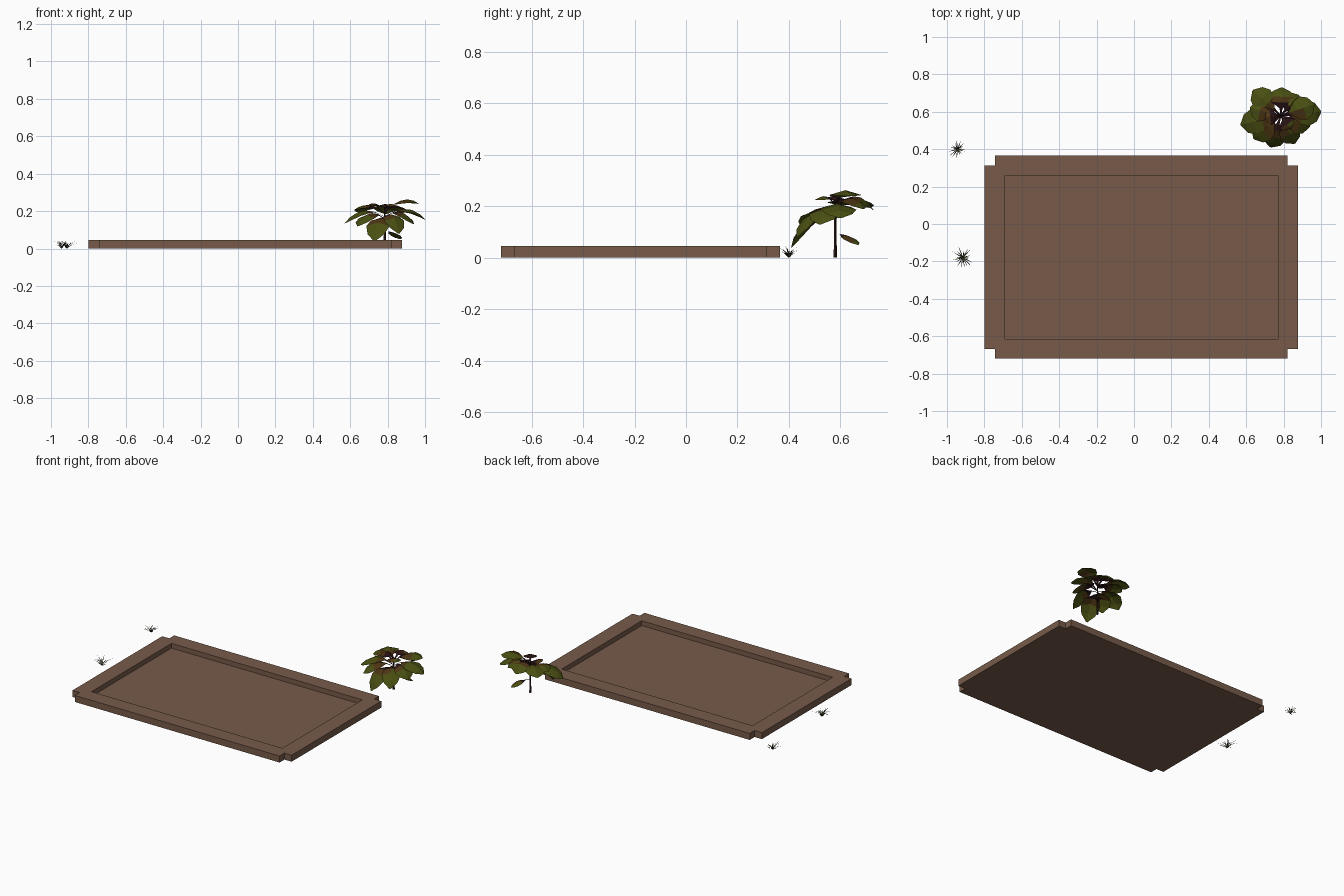
import bpy, bmesh, math, random
from mathutils import Vector

if "Cube" in bpy.data.objects:
    bpy.data.objects.remove(bpy.data.objects["Cube"])

random.seed(4)


def material(name, rgb):
    m = bpy.data.materials.new(name)
    m.diffuse_color = (*rgb, 1)
    m.use_nodes = True
    m.node_tree.nodes["Principled BSDF"].inputs["Base Color"].default_value = m.diffuse_color
    return m


WOOD = material("brown earth", (0.185, 0.105, 0.068))
GREEN = material("olive leaf", (0.068, 0.078, 0.006))
RUST = material("rust leaf", (0.075, 0.036, 0.007))
DARK = material("dark red leaf", (0.022, 0.006, 0.007))
STEM = material("dark stem", (0.025, 0.010, 0.008))
GRASS = material("dark grass", (0.030, 0.036, 0.012))


def finish(bm, name, mats):
    mesh = bpy.data.meshes.new(name)
    bm.to_mesh(mesh)
    bm.free()
    for m in mats:
        mesh.materials.append(m)
    ob = bpy.data.objects.new(name, mesh)
    bpy.context.collection.objects.link(ob)
    return ob


# Garden bed: notched outline, raised rim and sunken floor in one solid
CX, CY, TOP, FLOOR = 0.039, -0.177, 0.045, 0.012
outer = []
for sx, sy in ((1, 1), (-1, 1), (-1, -1), (1, -1)):
    corner = [(0.838, 0.490), (0.783, 0.490), (0.783, 0.543)]
    if sx * sy < 0:
        corner.reverse()
    outer += [(CX + sx * x, CY + sy * y) for x, y in corner]
inner = [(CX + sx * 0.73, CY + sy * 0.437)
         for sx, sy in ((1, 1), (-1, 1), (-1, -1), (1, -1))]
bm = bmesh.new()
bot = [bm.verts.new((x, y, 0)) for x, y in outer]
top = [bm.verts.new((x, y, TOP)) for x, y in outer]
rim = [bm.verts.new((x, y, TOP)) for x, y in inner]
low = [bm.verts.new((x, y, FLOOR)) for x, y in inner]
bm.faces.new(bot[::-1])
bm.faces.new(low)
for i in range(12):
    j = (i + 1) % 12
    bm.faces.new((bot[i], bot[j], top[j], top[i]))
for i in range(4):
    j = (i + 1) % 4
    bm.faces.new((rim[j], rim[i], low[i], low[j]))
    # rim pieces: notched corner, then the straight rail to the next corner
    a = 3 * i
    bm.faces.new((rim[i], top[a], top[a + 1]))
    bm.faces.new((rim[i], top[a + 1], top[a + 2]))
    bm.faces.new((rim[i], top[a + 2], top[(a + 3) % 12], rim[j]))
bmesh.ops.recalc_face_normals(bm, faces=bm.faces)
finish(bm, "garden_bed", [WOOD])

# Plant stem
AXIS = Vector((0.785, 0.58, 0))
bm = bmesh.new()
bmesh.ops.create_cone(bm, cap_ends=True, segments=5, radius1=0.007,
                      radius2=0.004, depth=0.22)
bmesh.ops.translate(bm, verts=bm.verts, vec=AXIS + Vector((0, 0, 0.11)))
finish(bm, "plant_stem", [STEM])


def add_leaf(bm, tip, base_z, lift, width):
    """Folded low-poly leaf arching from the stem to its tip."""
    start = AXIS + Vector((0, 0, base_z))
    tip = Vector(tip)
    ctrl = start.lerp(tip, 0.6)
    ctrl.z = lift
    side = Vector((-(tip - start).y, (tip - start).x, 0)).normalized()
    rows = []
    for t, w in ((0, 0.04), (0.22, 0.12), (0.42, 0.8), (0.62, 1.0),
                 (0.84, 0.72), (1, 0.06)):
        p = start * (1 - t) ** 2 + ctrl * 2 * t * (1 - t) + tip * t * t
        off = side * (width * w / 2)
        droop = Vector((0, 0, -0.14 * width * w))
        rows.append([bm.verts.new(q) for q in (p - off + droop, p, p + off + droop)])
    for a, b in zip(rows, rows[1:]):
        for k in (0, 1):
            f = bm.faces.new((a[k + 1], a[k], b[k], b[k + 1]))
            c = f.calc_center_median() - AXIS
            r = math.hypot(c.x, c.y)
            # dark heart, a few rusty patches, olive outside
            if r < 0.068:
                f.material_index = 2
            elif r < 0.115 and (k == 0 or c.x < 0):
                f.material_index = 1


# Leaves: tip position, height on stem, arch height, width
leaves = [
    ((0.965, 0.64, 0.240), 0.20, 0.300, 0.13),
    ((1.000, 0.60, 0.155), 0.17, 0.260, 0.14),
    ((0.635, 0.715, 0.195), 0.19, 0.275, 0.13),
    ((0.790, 0.730, 0.185), 0.20, 0.285, 0.13),
    ((0.570, 0.530, 0.135), 0.17, 0.250, 0.14),
    ((0.640, 0.455, 0.120), 0.16, 0.235, 0.13),
    ((0.730, 0.410, 0.040), 0.15, 0.215, 0.13),
    ((0.860, 0.430, 0.080), 0.16, 0.235, 0.12),
    ((0.940, 0.520, 0.130), 0.17, 0.240, 0.13),
    ((0.620, 0.620, 0.205), 0.19, 0.265, 0.12),
    ((0.870, 0.670, 0.050), 0.09, 0.100, 0.07),
    ((0.700, 0.570, 0.235), 0.21, 0.255, 0.09),
    ((0.835, 0.510, 0.225), 0.21, 0.260, 0.09),
    ((0.880, 0.690, 0.190), 0.19, 0.275, 0.12),
]
bm = bmesh.new()
for leaf in leaves:
    add_leaf(bm, *leaf)
finish(bm, "plant_leaves", [GREEN, RUST, DARK])


def grass_tuft(name, x, y, reach, count):
    """Tuft of thin blades bending outwards."""
    bm = bmesh.new()
    base = Vector((x, y, 0))
    for i in range(count):
        a = math.tau * (i + random.uniform(-0.3, 0.3)) / count
        out = Vector((math.cos(a), math.sin(a), 0))
        side = Vector((-out.y, out.x, 0)) * 0.0022
        r = reach * random.uniform(0.55, 1.0)
        h = random.uniform(0.022, 0.046)
        mid = base + out * r * 0.45 + Vector((0, 0, h * 0.75))
        tip = base + out * r + Vector((0, 0, h))
        v = [bm.verts.new(p) for p in (base - side, base + side,
                                       mid + side, mid - side, tip)]
        bm.faces.new(v[:4])
        bm.faces.new((v[3], v[2], v[4]))
    finish(bm, name, [GRASS])


grass_tuft("grass_tuft_front", -0.915, -0.18, 0.075, 17)
grass_tuft("grass_tuft_back", -0.943, 0.400, 0.057, 15)
